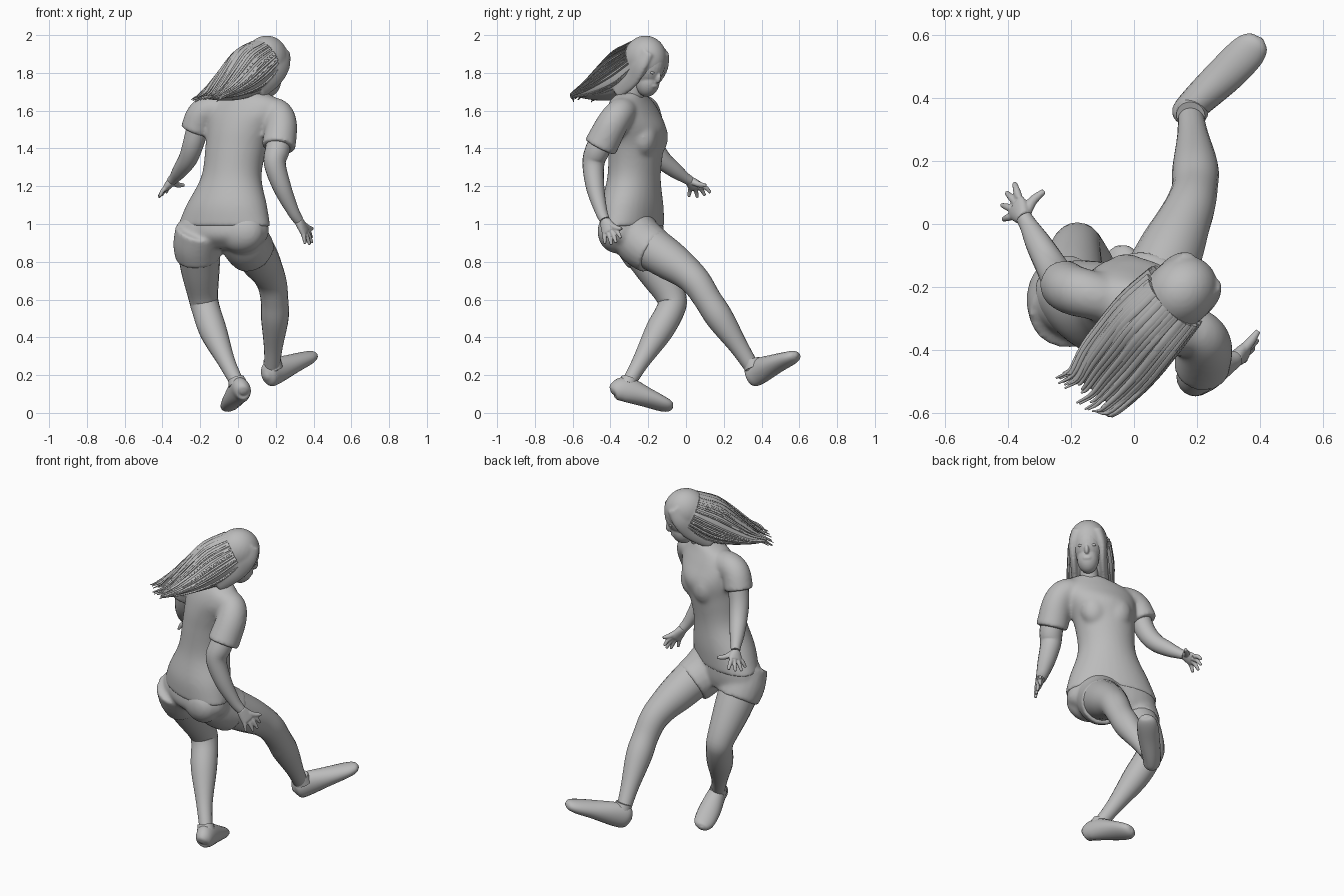
import bpy, bmesh, math, random
from mathutils import Vector, Matrix

random.seed(4)
if "Cube" in bpy.data.objects:
    bpy.data.objects.remove(bpy.data.objects["Cube"])

grey = bpy.data.materials.new("plain grey")
grey.use_nodes = True
grey.diffuse_color = (0.5, 0.5, 0.5, 1)
grey.node_tree.nodes["Principled BSDF"].inputs["Base Color"].default_value = (0.5, 0.5, 0.5, 1)


def finish(name, bm):
    bmesh.ops.recalc_face_normals(bm, faces=bm.faces)
    me = bpy.data.meshes.new(name)
    bm.to_mesh(me)
    bm.free()
    me.materials.append(grey)
    ob = bpy.data.objects.new(name, me)
    bpy.context.collection.objects.link(ob)
    bpy.ops.object.select_all(action='DESELECT')
    ob.select_set(True)
    bpy.context.view_layer.objects.active = ob
    bpy.ops.object.shade_smooth_by_angle(angle=math.radians(50))
    return ob


def blend(name, obs, voxel=.01, rounds=8):
    """Fuse overlapping pieces into one softly blended surface."""
    bpy.ops.object.select_all(action='DESELECT')
    for ob in obs:
        ob.select_set(True)
    bpy.context.view_layer.objects.active = obs[0]
    bpy.ops.object.join()
    obs[0].name = name
    remesh = obs[0].modifiers.new("fuse", 'REMESH')
    remesh.mode, remesh.voxel_size, remesh.use_smooth_shade = 'VOXEL', voxel, True
    smooth = obs[0].modifiers.new("soften", 'SMOOTH')
    smooth.factor, smooth.iterations = .5, rounds


def spline(rows, steps):
    """Catmull-Rom through rows of numbers."""
    rows = [Vector(r) for r in rows]
    ext = [rows[0] * 2 - rows[1]] + rows + [rows[-1] * 2 - rows[-2]]
    out = []
    for a, b, c, d in zip(ext, ext[1:], ext[2:], ext[3:]):
        for k in range(steps):
            t = k / steps
            out.append((b * 2 + (c - a) * t + (a * 2 - b * 5 + c * 4 - d) * t ** 2
                        + (b * 3 - a - c * 3 + d) * t ** 3) * 0.5)
    return out + [rows[-1]]


def tube(name, rows, side=(1, 0, 0), sides=20, steps=5, axis=None):
    """Loft ellipses; each row is x, y, z, radius and an optional second radius."""
    rows = spline([tuple(r) if len(r) == 5 else (*r, r[3]) for r in rows], steps)
    pts = [Vector(r[:3]) for r in rows]
    bm, rings = bmesh.new(), []
    for i, r in enumerate(rows):
        t = axis or pts[min(i + 1, len(pts) - 1)] - pts[max(i - 1, 0)]
        t = Vector(t).normalized()
        u = Vector(side)
        u = (u - t * u.dot(t)).normalized()
        v = t.cross(u)
        angles = [math.tau * k / sides for k in range(sides)]
        rings.append([bm.verts.new(pts[i] + u * math.cos(a) * max(r[3], .002)
                                   + v * math.sin(a) * max(r[4], .002)) for a in angles])
    for p, q in zip(rings, rings[1:]):
        for k in range(sides):
            bm.faces.new((p[k], p[k - 1], q[k - 1], q[k]))
    bm.faces.new(rings[0])
    bm.faces.new(rings[-1])
    return finish(name, bm)


def ball(name, centre, radii, axes):
    bm = bmesh.new()
    bmesh.ops.create_uvsphere(bm, u_segments=28, v_segments=18, radius=1)
    rot = Matrix(axes).transposed().to_4x4()
    bm.transform(Matrix.Translation(centre) @ rot @ Matrix.Diagonal((*radii, 1)))
    return finish(name, bm)


UP = Vector((0, 0, 1))
ACROSS = Vector((.91, -.42, 0))
AHEAD = Vector((.42, .91, 0))
BODY = (ACROSS, AHEAD, UP)

# Shirt with sleeves, and shorts
shirt = [tube("shirt", [(-.075, -.285, .985, .264, .145), (-.06, -.285, 1.1, .225, .15),
                        (-.035, -.275, 1.25, .165, .136), (-.01, -.265, 1.4, .168, .142),
                        (.015, -.26, 1.5, .19, .148), (.035, -.28, 1.59, .215, .12),
                        (.05, -.29, 1.655, .18, .09), (.075, -.29, 1.695, .08, .065)],
              ACROSS, 32, axis=UP),
         tube("right_sleeve", [(.12, -.31, 1.595, .07), (.2, -.345, 1.59, .078),
                               (.228, -.39, 1.53, .085), (.215, -.455, 1.405, .091)]),
         tube("left_sleeve", [(-.05, -.25, 1.6, .07), (-.14, -.225, 1.605, .078),
                              (-.195, -.21, 1.575, .08), (-.228, -.19, 1.49, .08)])]
shorts = [tube("shorts", [(-.07, -.28, 1.06, .235, .135), (-.075, -.285, .94, .252, .14),
                          (-.07, -.26, .87, .18, .1)], ACROSS, 32, axis=UP),
          tube("standing_hem", [(-.2, -.28, .97, .132), (-.215, -.24, .89, .128),
                                (-.21, -.2, .82, .12)]),
          tube("kicking_hem", [(.02, -.28, .95, .132), (.045, -.23, .895, .132),
                               (.08, -.165, .85, .126)])]
for k in (1, -1):
    shirt.append(ball("bust", Vector((.01, -.265, 1.46)) + AHEAD * .08 + ACROSS * .065 * k,
                      (.08, .068, .1), BODY))
    shorts.append(ball("seat", Vector((-.08, -.3, .96)) - AHEAD * .02 + ACROSS * .115 * k,
                       (.13, .095, .115), BODY))
blend("shirt", shirt, rounds=16)
blend("shorts", shorts, rounds=14)

# Legs
tube("standing_leg", [(-.21, -.26, .92, .12), (-.2, -.16, .76, .103), (-.185, -.08, .62, .08),
                      (-.17, -.08, .55, .075), (-.13, -.145, .43, .073),
                      (-.06, -.24, .27, .046), (0, -.31, .15, .036)])
tube("kicking_leg", [(.05, -.24, .91, .12), (.115, -.09, .81, .105), (.155, 0, .745, .088),
                     (.18, .06, .685, .079), (.193, .115, .6, .073), (.195, .18, .5, .073),
                     (.187, .28, .35, .05), (.18, .35, .24, .04)])

# Shoes
tube("standing_shoe", [(.03, -.394, .11, .012, .012), (.026, -.375, .118, .042, .05),
                       (.01, -.31, .122, .052, .068), (-.02, -.2, .078, .062, .049),
                       (-.04, -.12, .045, .057, .036), (-.052, -.085, .032, .038, .025),
                       (-.056, -.072, .028, .008, .008)], (1, .3, .35))
tube("kicking_shoe", [(.145, .325, .19, .012, .012), (.16, .345, .2, .045, .062),
                      (.2, .39, .222, .052, .07), (.29, .475, .26, .06, .052),
                      (.36, .545, .288, .058, .038), (.395, .575, .303, .04, .026),
                      (.408, .587, .307, .008, .008)], (.7, -.7, 0))
tube("standing_shoe_collar", [(0, -.31, .15, .05), (-.01, -.3, .18, .044)])
tube("kicking_shoe_collar", [(.185, .36, .24, .052), (.18, .345, .28, .046)])

# Arms
tube("right_arm", [(.222, -.41, 1.52, .06), (.21, -.465, 1.4, .065), (.195, -.49, 1.32, .058),
                   (.235, -.48, 1.19, .048), (.29, -.45, 1.07, .033), (.32, -.43, 1.02, .027)])
tube("left_arm", [(-.2, -.21, 1.56, .06), (-.235, -.18, 1.43, .056), (-.265, -.13, 1.345, .05),
                  (-.305, -.06, 1.285, .041), (-.335, -.005, 1.245, .029),
                  (-.35, .02, 1.23, .026)])


# Hands: palm, four fanned fingers and a thumb
def hand(name, wrist, knuckle, tips, thumb):
    wrist, knuckle = Vector(wrist), Vector(knuckle)
    tips = [Vector(t) for t in tips]
    spread = (tips[-1] - tips[0]).normalized()
    mid = (wrist + knuckle) / 2
    parts = [tube(name, [(*wrist, .027, .024), (*mid, .038, .022), (*knuckle, .043, .018),
                         (*(knuckle * 1.1 - mid * .1), .03, .01)], spread)]
    for i, tip in enumerate(tips):
        base = knuckle + spread * (i - 1.5) * .02
        bend = (base + tip) / 2 + UP * .008
        parts.append(tube("finger", [(*base, .013), (*bend, .012), (*tip, .008)], spread, 10, 4))
    bend = (mid + thumb) / 2
    parts.append(tube("thumb", [(*wrist, .017), (*bend, .016), (*thumb, .009)], spread, 10, 4))
    blend(name, parts, .004, 3)


hand("right_hand", (.32, -.43, 1.02), (.355, -.405, .96),
     [(.39, -.345, .925), (.392, -.37, .9), (.38, -.395, .89), (.355, -.43, .895)],
     Vector((.395, -.34, .975)))
hand("left_hand", (-.35, .02, 1.23), (-.375, .055, 1.195),
     [(-.38, .13, 1.165), (-.405, .1, 1.15), (-.42, .06, 1.14), (-.415, .015, 1.145)],
     Vector((-.285, .105, 1.205)))

# Head, looking down along the kick
gaze = Vector((.66, .66, -.35)).normalized()
ear = gaze.cross(UP).normalized()
crown = ear.cross(gaze)
face_axes = (ear, gaze, crown)
skull = Vector((.157, -.21, 1.845))


def on_head(x, y, z):
    return skull + ear * x + gaze * y + crown * z


tube("neck", [(.07, -.3, 1.62, .065), (.1, -.27, 1.7, .052), (.13, -.235, 1.78, .05)])
blend("head", [ball("head", skull, (.088, .11, .125), face_axes),
               ball("jaw", on_head(0, .045, -.085), (.06, .063, .078), face_axes),
               ball("nose", on_head(0, .108, -.038), (.013, .018, .028), face_axes),
               ball("lips", on_head(0, .099, -.084), (.026, .014, .014), face_axes)], .005, 4)
for label, k in (("right", 1), ("left", -1)):
    ball(label + "_eye", on_head(.034 * k, .094, -.012), (.017, .009, .008), face_axes)

# Hair: cap, side locks, flowing mass and loose strands
hair = [ball("hair_cap", on_head(0, -.018, .024), (.108, .122, .124), face_axes)]
for k in (1, -1):
    low = on_head(.08 * k, -.01, -.075)
    end = low + Vector((-.08, -.08, -.07))
    hair.append(tube("side_lock", [(*on_head(.06 * k, .03, .09), .025, .05),
                                   (*on_head(.083 * k, .02, .01), .024, .06),
                                   (*low, .024, .06), (*end, .022, .055)], ear))
wide = Vector((.66, -.75, 0))
flow = [(.13, -.23, 1.87), (.055, -.31, 1.805), (-.015, -.395, 1.745),
        (-.08, -.47, 1.7), (-.13, -.53, 1.675)]
widths = (.108, .122, .125, .118, .1)
depths = (.11, .128, .095, .05, .012)
hair.append(tube("hair_mass", [(*c, w, d) for c, w, d in zip(flow, widths, depths)], wide, 28))
blend("hair", hair, .008, 6)
for n in range(60):
    a = random.uniform(-.25, 1.25) * math.pi
    drift = random.uniform(0, .02)
    rows = []
    for i, (c, w, d) in enumerate(zip(flow, widths, depths)):
        p = Vector(c) + wide * math.cos(a) * w + Vector((-.3, -.3, .9)) * math.sin(a) * d
        p += Vector((-.3, -.25, .5)) * drift * i / 3
        rows.append((*p, .014 - .002 * i, .004))
    tip = Vector(rows[-1][:3]) + Vector((-.05, -.03, -.03)) * random.uniform(.1, 1)
    tip.y = max(tip.y, -.595)
    rows.append((*tip, .003, .002))
    tube(f"hair_strand_{n + 1}", rows, wide, 8, 3)
